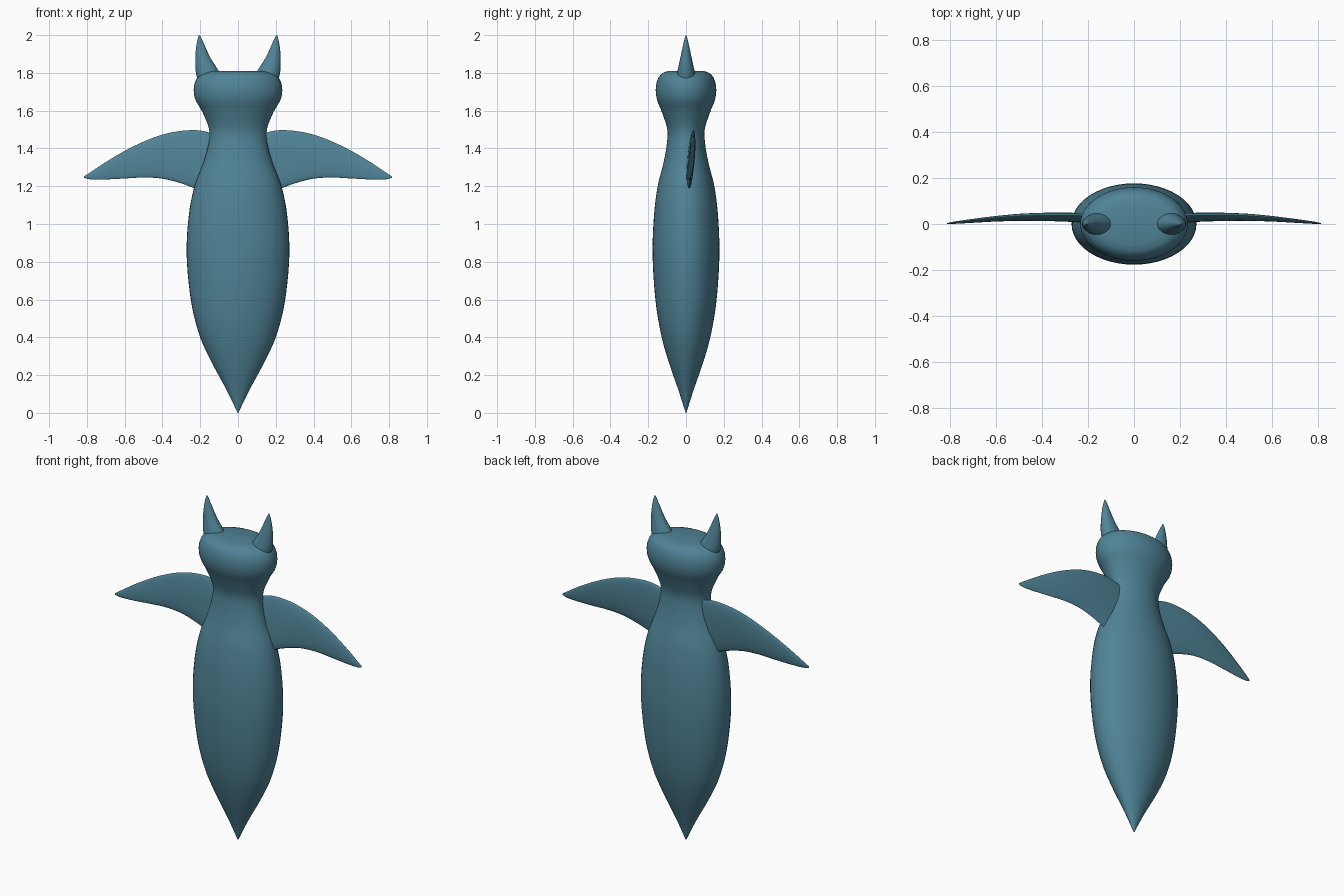
import bpy, bmesh, math
from mathutils import Vector

cube = bpy.data.objects.get("Cube")
if cube:
    bpy.data.objects.remove(cube, do_unlink=True)

teal = bpy.data.materials.new("muted_teal_blue")
teal.use_nodes = True
colour = (0.08, 0.23, 0.31, 1)
teal.diffuse_color = colour
teal.node_tree.nodes["Principled BSDF"].inputs["Base Color"].default_value = colour


def smooth_rows(rows, steps):
    """Catmull-Rom interpolation of rows of numbers."""
    pts = [Vector(r) for r in rows]
    out = []
    for i in range(len(pts) - 1):
        a, b, c, d = pts[max(i - 1, 0)], pts[i], pts[i + 1], pts[min(i + 2, len(pts) - 1)]
        for k in range(steps):
            t = k / steps
            out.append(b + (c - a) * (t / 2) + (2 * a - 5 * b + 4 * c - d) * (t * t / 2)
                       + (3 * b - a - 3 * c + d) * (t ** 3 / 2))
    return out + [pts[-1]]


def loft(name, sections, sides=48):
    """Skin elliptical sections, each a centre and two half-axis vectors."""
    bm = bmesh.new()
    rings = []
    for centre, u, v in sections:
        angles = [2 * math.pi * i / sides for i in range(sides)]
        rings.append([bm.verts.new(centre + u * math.cos(a) + v * math.sin(a)) for a in angles])
    for low, high in zip(rings, rings[1:]):
        for i in range(sides):
            j = (i + 1) % sides
            bm.faces.new((low[i], low[j], high[j], high[i]))
    bm.faces.new(rings[0][::-1])
    bm.faces.new(rings[-1])
    bmesh.ops.recalc_face_normals(bm, faces=bm.faces)
    mesh = bpy.data.meshes.new(name)
    bm.to_mesh(mesh)
    bm.free()
    mesh.materials.append(teal)
    obj = bpy.data.objects.new(name, mesh)
    bpy.context.collection.objects.link(obj)
    bpy.ops.object.select_all(action="DESELECT")
    obj.select_set(True)
    bpy.context.view_layer.objects.active = obj
    bpy.ops.object.shade_smooth_by_angle(angle=math.radians(50))


# Body and head: height, half width, half depth
body = [(0, 0.002, 0.002), (0.12, 0.06, 0.04), (0.28, 0.146, 0.095), (0.42, 0.207, 0.133),
        (0.6, 0.25, 0.162), (0.84, 0.272, 0.177), (1.05, 0.26, 0.169), (1.2, 0.23, 0.15),
        (1.32, 0.185, 0.12), (1.42, 0.157, 0.102), (1.5, 0.153, 0.099), (1.59, 0.187, 0.127),
        (1.66, 0.226, 0.154), (1.72, 0.234, 0.16), (1.77, 0.218, 0.148), (1.798, 0.185, 0.125),
        (1.81, 0.14, 0.095)]
loft("body_and_head", [(Vector((0, 0, z)), Vector((w, 0, 0)), Vector((0, d, 0)))
                       for z, w, d in smooth_rows(body, 5)])

# Wing: outward distance, lower edge, upper edge, mean depth position, half thickness
wing = [(0.1, 1.15, 1.47, 0.022, 0.018), (0.2, 1.178, 1.495, 0.026, 0.018),
        (0.3, 1.215, 1.493, 0.03, 0.017), (0.4, 1.24, 1.473, 0.031, 0.016),
        (0.5, 1.246, 1.436, 0.029, 0.014), (0.6, 1.241, 1.387, 0.023, 0.011),
        (0.7, 1.236, 1.328, 0.014, 0.008), (0.78, 1.236, 1.275, 0.006, 0.005),
        (0.814, 1.244, 1.252, 0.002, 0.002)]

# Ear: height, inner edge, outer edge, half depth
ear = [(1.72, 0.07, 0.2, 0.055), (1.78, 0.085, 0.218, 0.05), (1.82, 0.108, 0.225, 0.043),
       (1.88, 0.146, 0.226, 0.03), (1.94, 0.174, 0.221, 0.017), (1.98, 0.192, 0.213, 0.008),
       (2, 0.203, 0.207, 0.001)]

for side, s in (("left", 1), ("right", -1)):
    loft(side + "_wing", [(Vector((s * x, y, (lo + hi) / 2)),
                           Vector((0, (hi - lo) * 0.035, (hi - lo) / 2)), Vector((0, t, 0)))
                          for x, lo, hi, y, t in smooth_rows(wing, 4)], 32)
    loft(side + "_ear", [(Vector((s * (a + b) / 2, 0, z)),
                          Vector(((b - a) / 2, 0, 0)), Vector((0, d, 0)))
                         for z, a, b, d in smooth_rows(ear, 4)], 32)
